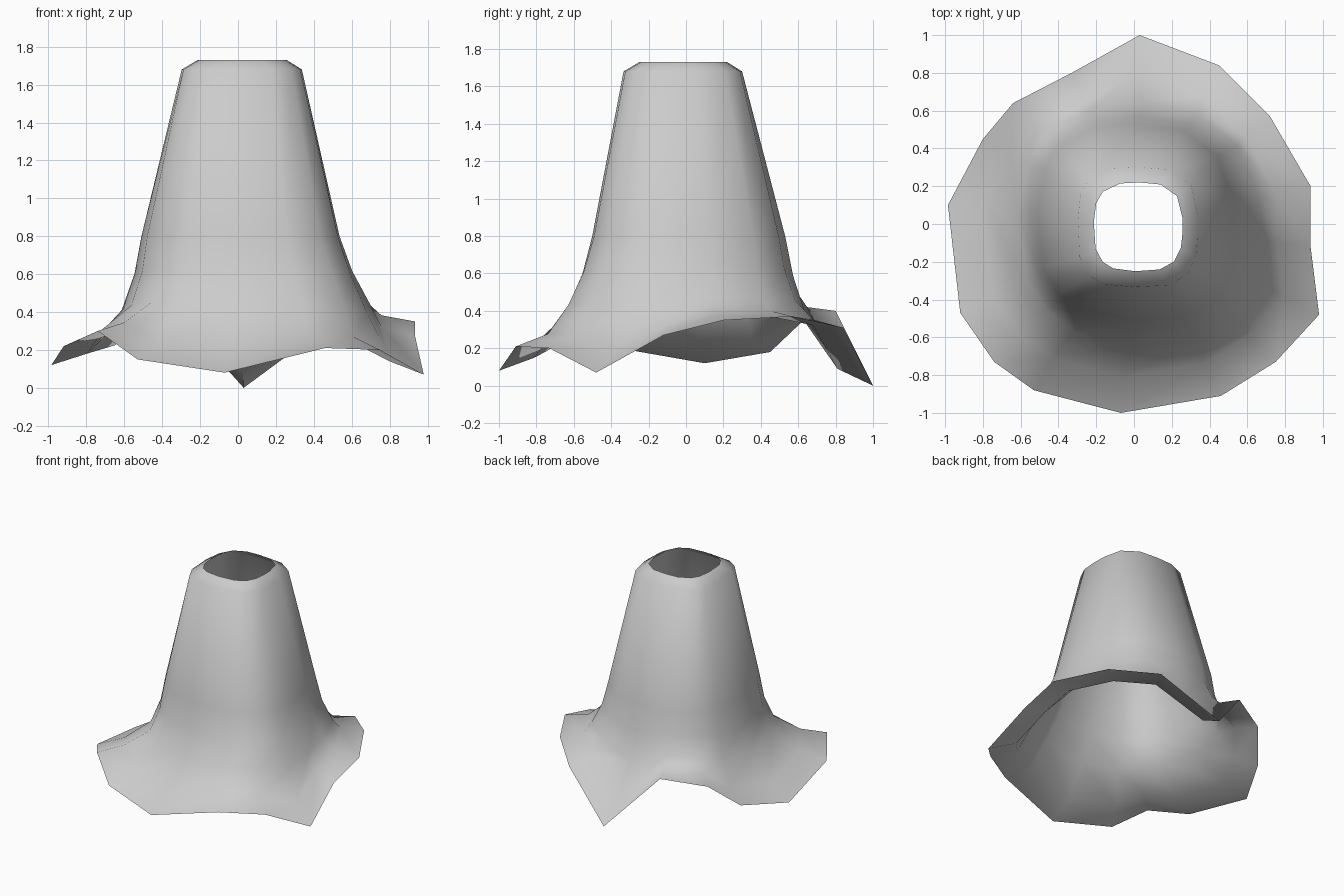
import bpy, bmesh, math

if "Cube" in bpy.data.objects:
    bpy.data.objects.remove(bpy.data.objects["Cube"])

# wavy bottom rim, counter-clockwise
RIM = [(0.935, 0.20, 0.35), (0.72, 0.57, 0.37), (0.45, 0.84, 0.31), (0.03, 1.00, 0.0),
       (-0.33, 0.80, 0.40), (-0.64, 0.64, 0.36), (-0.80, 0.45, 0.18), (-0.985, 0.10, 0.12),
       (-0.92, -0.47, 0.22), (-0.74, -0.73, 0.30), (-0.53, -0.88, 0.15), (-0.07, -1.00, 0.08),
       (0.46, -0.91, 0.21), (0.75, -0.73, 0.20), (0.98, -0.48, 0.07), (0.935, -0.12, 0.27)]

# body rings: radius, height, squareness, x and y offset, rim waviness, front-right ridge
BODY = [(0.64, 0.43, 2.3, 0.025, 0.0, 0.25, 0.12), (0.562, 0.61, 2.4, 0.015, 0.01, 0.1, 0.12),
        (0.515, 0.80, 2.6, 0.005, 0.015, 0, 0.08), (0.317, 1.68, 3.3, 0.02, -0.017, 0, 0)]
TOP = (0.235, 1.73, 3.0, 0.022, -0.015, 0, 0)


def body_ring(radius, height, power, dx, dy, wave, ridge, inset=0.0):
    pts = []
    for x, y, z in RIM:
        a = math.atan2(y, x)
        c, s = math.cos(a), math.sin(a)
        r = (radius - inset) / (abs(c) ** power + abs(s) ** power) ** (1 / power)
        r *= 1 + ridge * max(0, math.cos(a + math.radians(38))) ** 6
        pts.append((r * c + dx, r * s + dy, height + wave * (z - 0.2) - inset * 0.4))
    return pts


def flare_ring(drop):
    return [(x * 0.81, y * 0.81, z * 0.75 + 0.12 - drop) for x, y, z in RIM]


# outer skin up to the opening, then inner skin back down to the rim
rings = [RIM, flare_ring(0)]
rings += [body_ring(*b) for b in BODY]
rings.append(body_ring(*TOP))
top_index = len(rings) - 1
rings += [body_ring(*b, inset=0.025) for b in reversed(BODY)]
rings.append(flare_ring(0.03))

bm = bmesh.new()
verts = [[bm.verts.new(p) for p in ring] for ring in rings]
n = len(RIM)
for k in range(len(verts)):
    low, high = verts[k], verts[(k + 1) % len(verts)]
    for i in range(n):
        a, b = low[i], low[(i + 1) % n]
        c, d = high[(i + 1) % n], high[i]
        # matching diagonals keep the two skins from crossing
        if k < top_index:
            tris = [(a, b, c), (a, c, d)]
        else:
            tris = [(a, b, d), (b, c, d)]
        for t in tris:
            bm.faces.new(t)
bmesh.ops.recalc_face_normals(bm, faces=bm.faces)

mesh = bpy.data.meshes.new("flared_hollow_trunk")
bm.to_mesh(mesh)
bm.free()
trunk = bpy.data.objects.new("flared_hollow_trunk", mesh)
bpy.context.collection.objects.link(trunk)
bpy.context.view_layer.objects.active = trunk
trunk.select_set(True)
bpy.ops.object.shade_smooth_by_angle(angle=math.radians(60))
